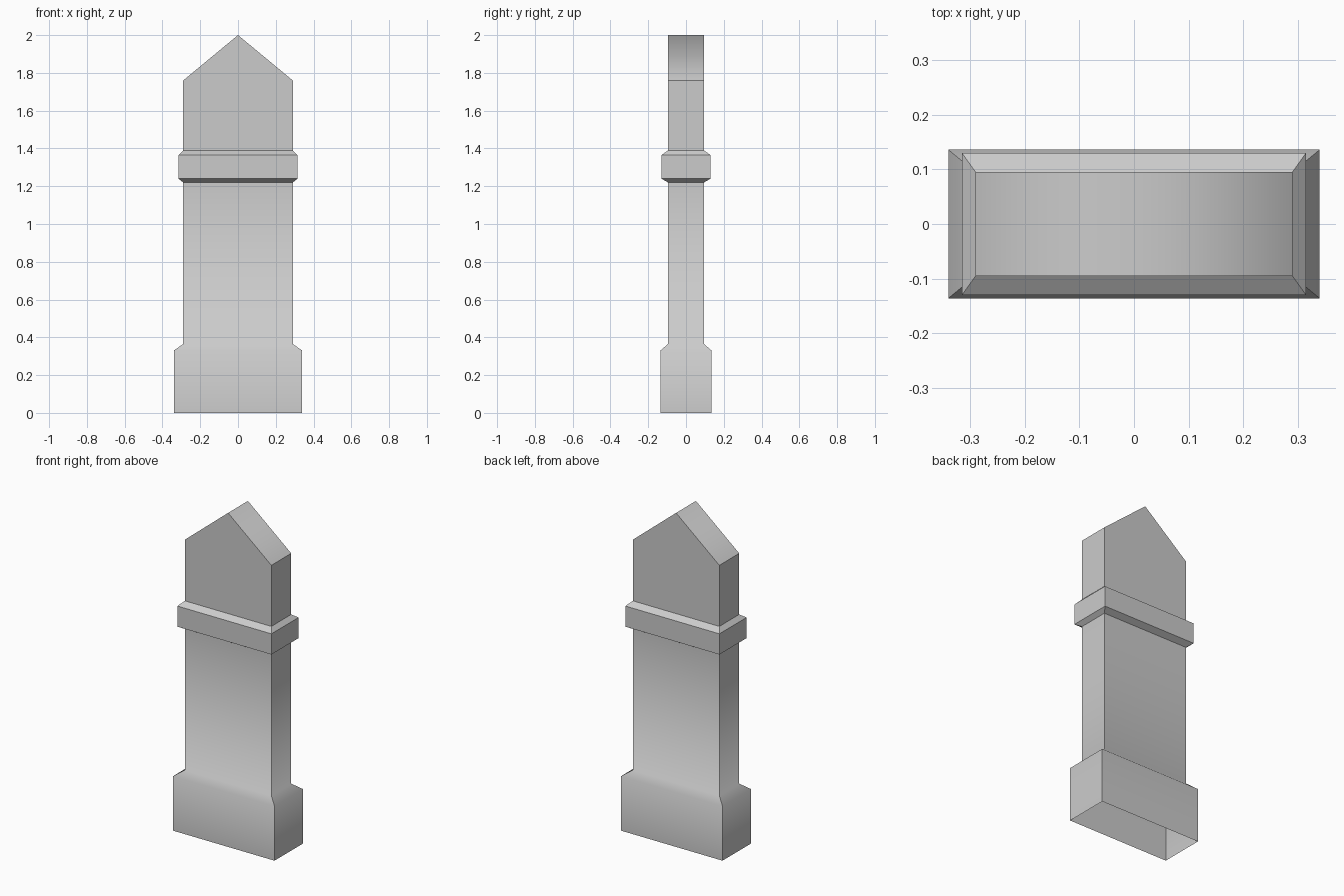
import bpy
import bmesh

# Remove the default cube
cube = bpy.data.objects.get("Cube")
if cube:
    bpy.data.objects.remove(cube, do_unlink=True)

# Plain grey stone
stone = bpy.data.materials.new("grey_stone")
stone.use_nodes = True
grey = (0.6, 0.6, 0.6, 1)
stone.diffuse_color = grey
stone.node_tree.nodes["Principled BSDF"].inputs["Base Color"].default_value = grey

# Profile from foot to eaves: half width, half depth, height
PROFILE = [
    (0.34, 0.136, 0), (0.34, 0.136, 0.33),        # plinth
    (0.29, 0.095, 0.365), (0.29, 0.095, 1.22),    # shaft
    (0.315, 0.13, 1.24), (0.315, 0.13, 1.365),    # band
    (0.29, 0.095, 1.39), (0.29, 0.095, 1.76),     # head
]
SOFT_LEVELS = (0.33, 0.365)  # plinth shoulder blends smoothly

bm = bmesh.new()
rings = []
for w, d, z in PROFILE:
    corners = [(-w, -d), (w, -d), (w, d), (-w, d)]
    rings.append([bm.verts.new((x, y, z)) for x, y in corners])

# Walls, with the underside left open
for low, high in zip(rings, rings[1:]):
    for i in range(4):
        j = (i + 1) % 4
        bm.faces.new((low[i], low[j], high[j], high[i]))

# Gabled top: the gable triangles share one plane with the head walls
fl, fr, br, bl = rings[-1]
depth = PROFILE[-1][1]
front_peak = bm.verts.new((0, -depth, 2))
back_peak = bm.verts.new((0, depth, 2))
bm.faces.new((fl, fr, front_peak))
bm.faces.new((br, bl, back_peak))
bm.faces.new((fr, br, back_peak, front_peak))
bm.faces.new((bl, fl, front_peak, back_peak))
gable_bases = [bm.edges.get((fl, fr)), bm.edges.get((br, bl))]
bmesh.ops.dissolve_edges(bm, edges=gable_bases)

# Smooth shading with crisp edges except the plinth shoulder and roof ridge
for face in bm.faces:
    face.smooth = True
for edge in bm.edges:
    a, b = (v.co for v in edge.verts)
    level = abs(a.z - b.z) < 0.001
    soft = any(abs(a.z - s) < 0.001 for s in SOFT_LEVELS)
    ridge = a.z > 1.99
    edge.smooth = level and (soft or ridge)

mesh = bpy.data.meshes.new("stone_pillar")
bm.to_mesh(mesh)
bm.free()
mesh.materials.append(stone)
pillar = bpy.data.objects.new("stone_pillar", mesh)
bpy.context.collection.objects.link(pillar)
